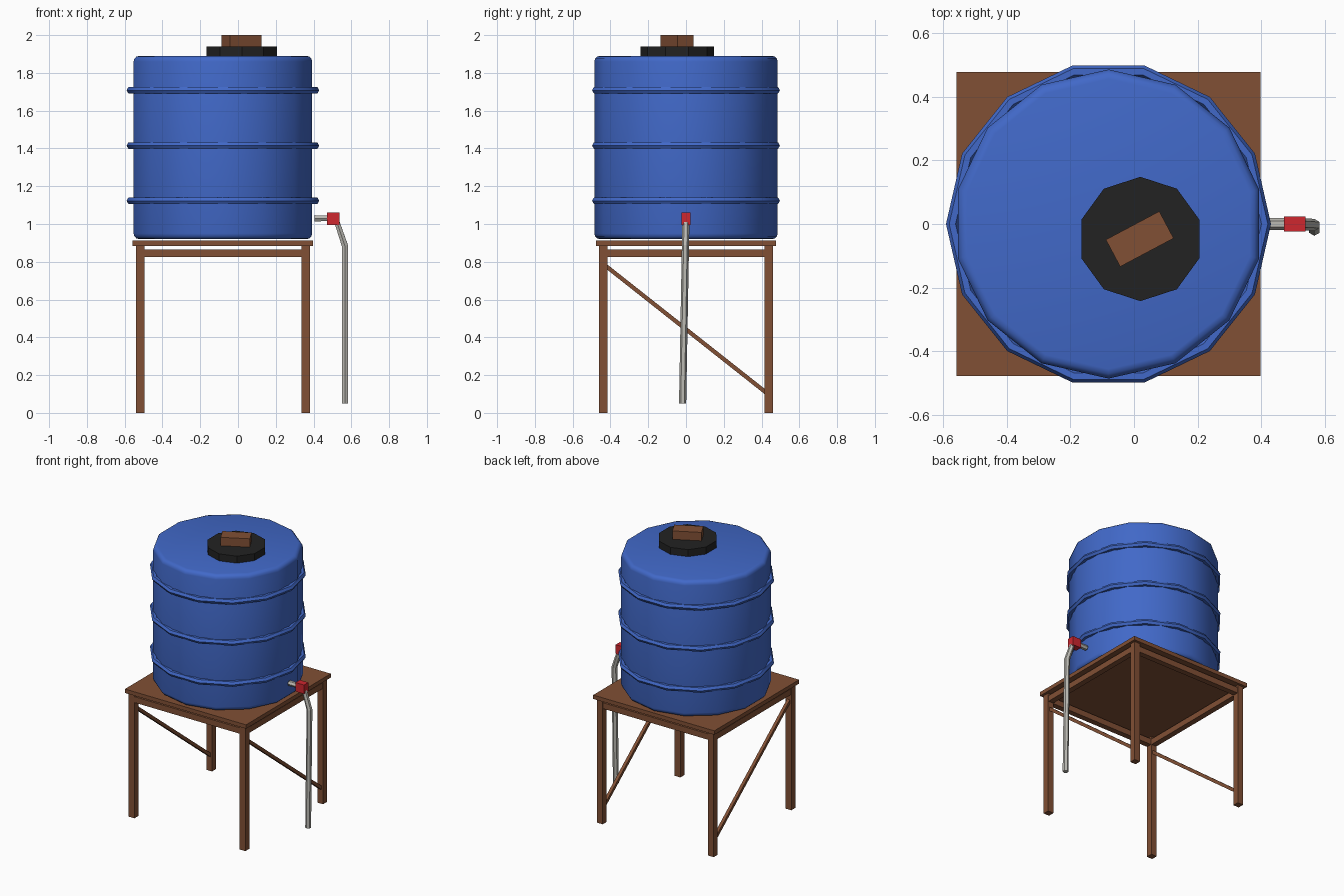
import bpy, bmesh, math
from mathutils import Vector, Matrix

if "Cube" in bpy.data.objects:
    bpy.data.objects.remove(bpy.data.objects["Cube"])


def material(name, rgb):
    m = bpy.data.materials.new(name)
    m.diffuse_color = (*rgb, 1)
    m.use_nodes = True
    m.node_tree.nodes["Principled BSDF"].inputs["Base Color"].default_value = m.diffuse_color
    return m


BLUE = material("tank blue", (0.053, 0.14, 0.58))
BROWN = material("wood brown", (0.22, 0.08, 0.035))
BLACK = material("lid black", (0.016, 0.016, 0.016))
RED = material("valve red", (0.62, 0.02, 0.028))
GREY = material("pipe grey", (0.5, 0.49, 0.45))

TX = -0.08          # tank and stand centre in x
SIDES = 14


def finish(name, bm, mat, smooth=None):
    bmesh.ops.recalc_face_normals(bm, faces=bm.faces)
    me = bpy.data.meshes.new(name)
    bm.to_mesh(me)
    bm.free()
    me.materials.append(mat)
    if smooth:
        me.shade_smooth()
        me.set_sharp_from_angle(angle=math.radians(smooth))
    ob = bpy.data.objects.new(name, me)
    bpy.context.collection.objects.link(ob)
    return ob


def box(name, center, size, mat, rot=None):
    bm = bmesh.new()
    M = Matrix.Translation(center) @ (rot or Matrix()) @ Matrix.Diagonal((*size, 1))
    bmesh.ops.create_cube(bm, size=1, matrix=M)
    return finish(name, bm, mat)


def lathe(name, profile, n, phase, center, mat, closed=False, smooth=None):
    """Spin (radius, z) points; open profiles get flat caps."""
    bm = bmesh.new()
    rings = []
    for r, z in profile:
        angs = [phase + 2 * math.pi * i / n for i in range(n)]
        rings.append([bm.verts.new((center[0] + r * math.cos(a),
                                    center[1] + r * math.sin(a), z)) for a in angs])
    pairs = list(zip(rings, rings[1:]))
    if closed:
        pairs.append((rings[-1], rings[0]))
    else:
        bm.faces.new(rings[0])
        bm.faces.new(rings[-1])
    for a, b in pairs:
        for i in range(n):
            j = (i + 1) % n
            bm.faces.new((a[i], a[j], b[j], b[i]))
    return finish(name, bm, mat, smooth)


# tank body with rounded rims
R, B, Z0, Z1 = 0.485, 0.03, 0.92, 1.89
arc = [math.radians(a) for a in (0, 30, 60, 90)]
low = [(R - B + B * math.sin(a), Z0 + B - B * math.cos(a)) for a in arc]
high = [(r, Z0 + Z1 - z) for r, z in reversed(low)]
lathe("tank_body", low + high, SIDES, math.pi / SIDES + 0.0, (TX, 0), BLUE, smooth=35)

# raised hoops, turned half a side against the body
for k, z in enumerate((1.123, 1.415, 1.708)):
    prof = [(0.49 + 0.02 * math.cos(math.radians(a)), z + 0.02 * math.sin(math.radians(a)))
            for a in range(0, 360, 60)]
    lathe(f"tank_hoop_{k + 1}", prof, SIDES, 0, (TX, 0), BLUE, closed=True, smooth=35)

# lid and its wooden weight
lathe("lid", [(0.195, 1.88), (0.195, 1.94)], 10, math.pi / 2, (0.02, -0.047), BLACK)
box("lid_block", (0.018, -0.047, 1.969), (0.19, 0.096, 0.062), BROWN,
    Matrix.Rotation(math.radians(28), 4, 'Z'))

# stand: deck, legs, rails, side braces
box("stand_deck", (TX, 0, 0.898), (0.955, 0.955, 0.028), BROWN)
LX, LY = 0.4375, 0.4375
for sx, xs in ((-1, "left"), (1, "right")):
    for sy, ys in ((-1, "front"), (1, "back")):
        box(f"{ys}_{xs}_leg", (TX + sx * LX, sy * LY, 0.443), (0.045, 0.045, 0.886), BROWN)
    box(f"{xs}_rail", (TX + sx * LX, 0, 0.845), (0.04, 2 * LY, 0.042), BROWN)
    a, b = Vector((0, -0.44, 0.79)), Vector((0, 0.44, 0.095))
    tilt = math.atan2(b.z - a.z, b.y - a.y)
    box(f"{xs}_brace", Vector((TX + sx * LX, 0, 0)) + (a + b) / 2,
        (0.022, (b - a).length, 0.022), BROWN, Matrix.Rotation(tilt, 4, 'X'))
for sy, ys in ((-1, "front"), (1, "back")):
    box(f"{ys}_rail", (TX, sy * LY, 0.845), (2 * LX, 0.04, 0.042), BROWN)

# outlet pipe: one swept polyline
cu = bpy.data.curves.new("outlet_pipe", 'CURVE')
cu.dimensions = '3D'
cu.bevel_depth = 0.019
cu.bevel_resolution = 1
cu.use_fill_caps = True
path = [(0.405, 0, 1.03), (0.517, 0, 1.03), (0.566, -0.003, 0.885), (0.566, -0.018, 0.05)]
sp = cu.splines.new('POLY')
sp.points.add(len(path) - 1)
for p, co in zip(sp.points, path):
    p.co = (*co, 1)
tmp = bpy.data.objects.new("pipe_curve", cu)
bpy.context.collection.objects.link(tmp)
bpy.context.view_layer.update()
me = bpy.data.meshes.new_from_object(tmp.evaluated_get(bpy.context.evaluated_depsgraph_get()))
bpy.data.objects.remove(tmp)
me.materials.clear()
me.materials.append(GREY)
me.shade_flat()
bpy.context.collection.objects.link(bpy.data.objects.new("outlet_pipe", me))

# valve
box("valve", (0.504, 0, 1.028), (0.068, 0.048, 0.064), RED)
